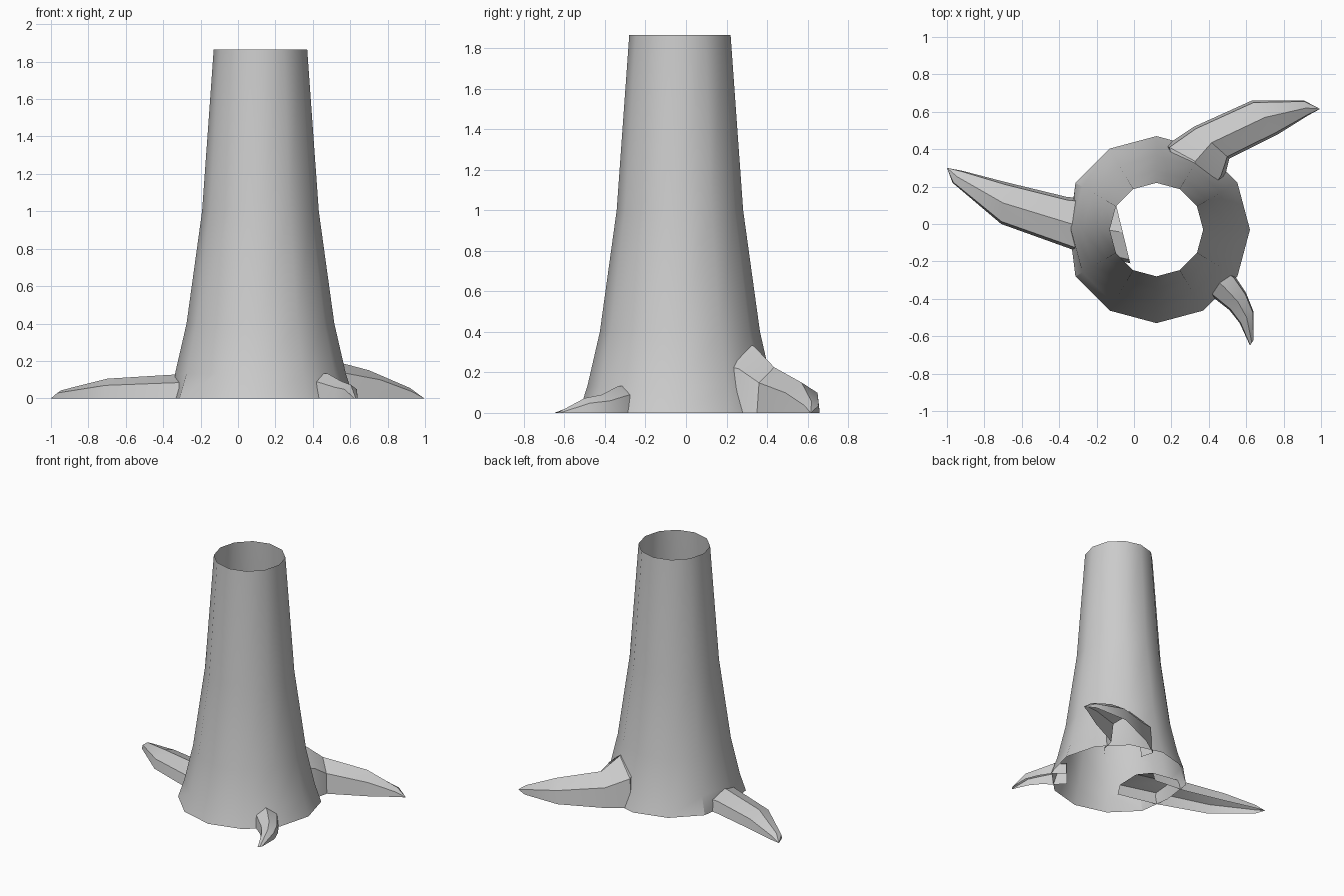
import bpy, bmesh, math

if "Cube" in bpy.data.objects:
    bpy.data.objects.remove(bpy.data.objects["Cube"])

CX, CY, SIDES = 0.12, -0.03, 12


def loft(name, rings, closed):
    """Skin quads between successive rings of points."""
    bm = bmesh.new()
    rows = [[bm.verts.new(p) for p in ring] for ring in rings]
    n = len(rings[0])
    for a, b in zip(rows, rows[1:]):
        for i in range(n if closed else n - 1):
            j = (i + 1) % n
            bm.faces.new((a[i], a[j], b[j], b[i]))
    bmesh.ops.remove_doubles(bm, verts=bm.verts, dist=0.0005)
    bmesh.ops.recalc_face_normals(bm, faces=bm.faces)
    mesh = bpy.data.meshes.new(name)
    bm.to_mesh(mesh)
    bm.free()
    ob = bpy.data.objects.new(name, mesh)
    bpy.context.collection.objects.link(ob)
    bpy.ops.object.select_all(action='DESELECT')
    ob.select_set(True)
    bpy.context.view_layer.objects.active = ob
    bpy.ops.object.shade_smooth_by_angle(angle=math.radians(30))
    return ob


# Trunk: flared tube, open at both ends
profile = [(0.50, 0), (0.457, 0.13), (0.395, 0.40), (0.312, 1.0), (0.25, 1.865)]
rings = []
for r, z in profile:
    ring = []
    for i in range(SIDES):
        a = math.tau * i / SIDES
        rr = min(r, 0.465) if i == SIDES // 2 else r
        ring.append((CX + rr * math.cos(a), CY + rr * math.sin(a), z))
    rings.append(ring)
loft("trunk", rings, True)

# Roots: open-bottomed arches lofted between two ground edges
ARCH = [(0, 0), (0.06, 0.66), (0.5, 1), (0.94, 0.66), (1, 0)]


def root(name, sections):
    loft(name, [[(ax + (bx - ax) * t, ay + (by - ay) * t, h * k) for t, k in ARCH]
                for ax, ay, bx, by, h in sections], False)


# Each section: ground edge A (x, y), ground edge B (x, y), ridge height
root("left_root", [
    (-0.02, -0.21, -0.10, 0.12, 0.11),
    (-0.32, -0.14, -0.36, 0.145, 0.127),
    (-0.71, 0.0, -0.69, 0.225, 0.105),
    (-0.97, 0.22, -0.92, 0.285, 0.043),
    (-1.0, 0.30, -1.0, 0.30, 0)])
root("back_root", [
    (0.20, 0.32, 0.42, 0.16, 0.36),
    (0.17, 0.42, 0.485, 0.25, 0.33),
    (0.32, 0.52, 0.51, 0.35, 0.225),
    (0.63, 0.66, 0.77, 0.48, 0.15),
    (0.91, 0.66, 0.93, 0.58, 0.055),
    (0.995, 0.615, 0.995, 0.615, 0)])
root("front_root", [
    (0.36, -0.33, 0.46, -0.22, 0.135),
    (0.42, -0.39, 0.54, -0.28, 0.132),
    (0.51, -0.46, 0.60, -0.37, 0.09),
    (0.565, -0.53, 0.64, -0.47, 0.073),
    (0.62, -0.65, 0.64, -0.62, 0.0)])
